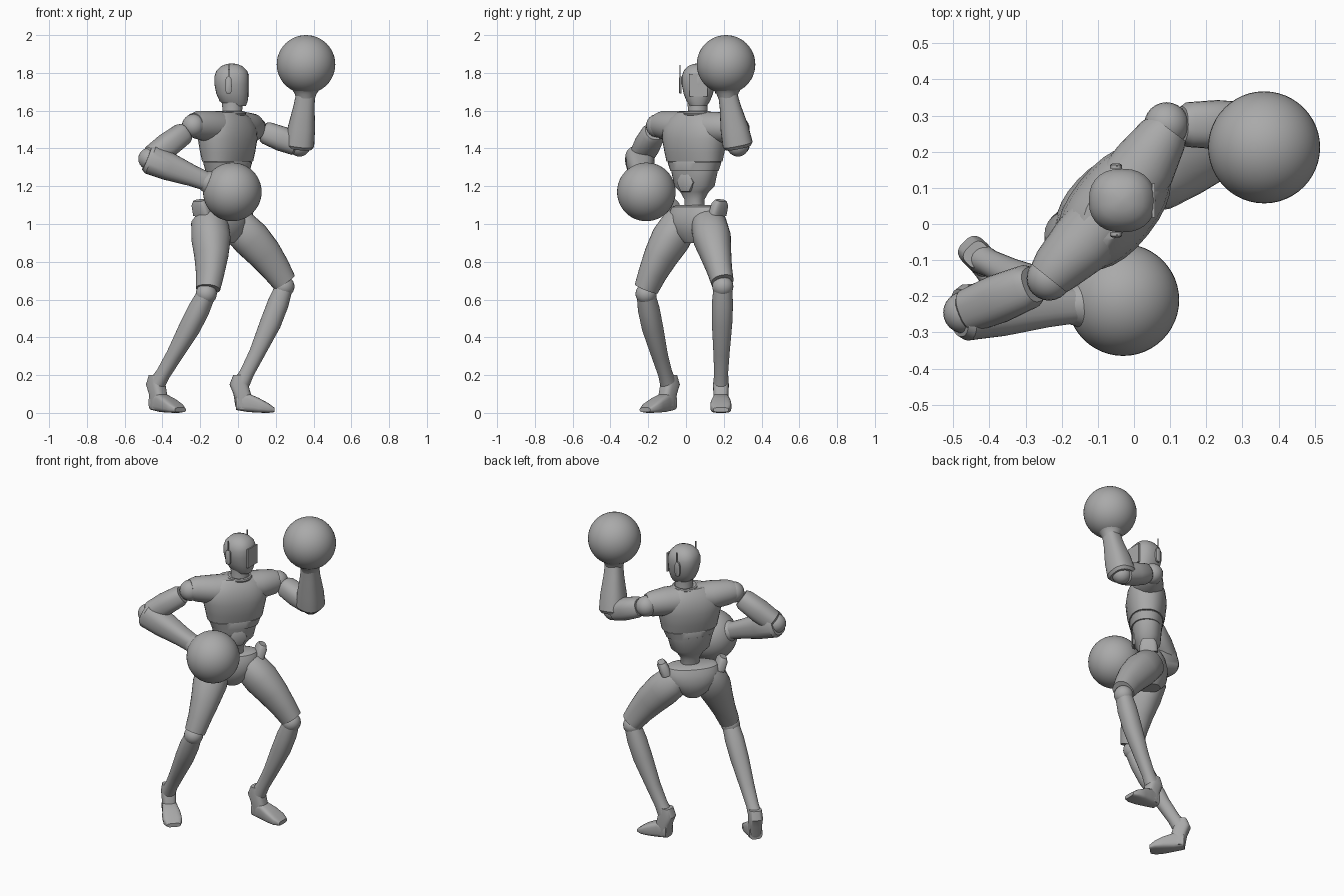
import bpy, bmesh, math
from mathutils import Vector as V, Matrix

if "Cube" in bpy.data.objects:
    bpy.data.objects.remove(bpy.data.objects["Cube"])

grey = bpy.data.materials.new("plain grey")
grey.use_nodes = True
grey.diffuse_color = (0.4, 0.4, 0.4, 1)
grey.node_tree.nodes["Principled BSDF"].inputs["Base Color"].default_value = (0.4, 0.4, 0.4, 1)
parts = []
UP = V((0, 0, 1))
SIDE = V((0.62, 0.78, 0))        # towards the figure's left shoulder
FRONT = V((0.78, -0.62, 0))      # where the chest points
HIP_SIDE = V((0.68, 0.73, 0))


def finish(name, bm):
    bmesh.ops.recalc_face_normals(bm, faces=bm.faces)
    mesh = bpy.data.meshes.new(name)
    bm.to_mesh(mesh)
    bm.free()
    mesh.materials.append(grey)
    obj = bpy.data.objects.new(name, mesh)
    bpy.context.collection.objects.link(obj)
    parts.append(obj)
    return obj


def loft(name, sections, ref, axis=None, power=2.0, n=28):
    """Skin superellipse rings (centre, half width along ref, half depth)."""
    bm = bmesh.new()
    pts = [V(s[0]) for s in sections]
    rings = []
    for i, (c, a, b) in enumerate(sections):
        t = axis or (pts[min(i + 1, len(pts) - 1)] - pts[max(i - 1, 0)]).normalized()
        u = (V(ref) - t * V(ref).dot(t)).normalized()
        w = t.cross(u)
        ring = []
        for k in range(n):
            q = math.tau * k / n
            cx, sy = math.cos(q), math.sin(q)
            px = math.copysign(abs(cx) ** (2 / power), cx)
            py = math.copysign(abs(sy) ** (2 / power), sy)
            ring.append(bm.verts.new(V(c) + u * a * px + w * b * py))
        rings.append(ring)
    for r, s in zip(rings, rings[1:]):
        for k in range(n):
            j = (k + 1) % n
            bm.faces.new((r[k], r[j], s[j], s[k]))
    bm.faces.new(rings[0])
    bm.faces.new(rings[-1])
    return finish(name, bm)


def limb(name, a, b, profile, ref, bow=(0, 0, 0), power=2.0):
    """Loft along a straight or bowed line; profile holds (t, width, depth)."""
    a, b, bow = V(a), V(b), V(bow)
    return loft(name, [(a.lerp(b, t) + bow * math.sin(math.pi * t), w, d)
                       for t, w, d in profile], ref, power=power)


def ball(name, c, r, seg=24):
    bm = bmesh.new()
    bmesh.ops.create_uvsphere(bm, u_segments=seg, v_segments=seg // 2, radius=r,
                              matrix=Matrix.Translation(V(c)))
    return finish(name, bm)


def column(name, c, rows, ref, power=2.0):
    """Upright loft; rows hold (z, forward shift, half width, half depth)."""
    fwd = V((ref[1], -ref[0], 0))
    return loft(name, [(V((c[0], c[1], z)) + fwd * s, w, d) for z, s, w, d in rows],
                ref, UP, power)


# Torso
chest_c = (-0.055, 0.045)
column("chest", chest_c, [
    (1.33, 0, 0.165, 0.100), (1.38, 0, 0.175, 0.112), (1.45, 0, 0.190, 0.120),
    (1.51, 0, 0.190, 0.112), (1.56, 0, 0.155, 0.090), (1.59, 0, 0.100, 0.065)],
    SIDE, 2.3)
loft("shoulder_yoke", [
    ((-0.235, -0.150, 1.525), 0.062, 0.062), ((-0.215, -0.125, 1.525), 0.074, 0.072),
    ((-0.145, -0.055, 1.515), 0.084, 0.090), ((-0.055, 0.045, 1.51), 0.085, 0.095),
    ((0.030, 0.165, 1.510), 0.084, 0.090), ((0.080, 0.245, 1.510), 0.074, 0.070),
    ((0.095, 0.265, 1.510), 0.062, 0.060)], UP)
column("waist_band", chest_c, [
    (1.28, 0, 0.140, 0.090), (1.325, 0, 0.158, 0.097), (1.34, 0, 0.15, 0.09)], SIDE, 2.3)
column("abdomen", (-0.06, 0.045), [
    (1.07, 0, 0.055, 0.045), (1.13, 0, 0.055, 0.045), (1.17, 0, 0.080, 0.060),
    (1.20, 0, 0.115, 0.080), (1.29, 0, 0.138, 0.088)], SIDE, 2.3)

# Hexagonal plate on the belly
belly = V((-0.06, 0.045, 1.22)) + FRONT * 0.07
loft("belly_plate", [(belly, 0.058, 0.058), (belly + FRONT * 0.012, 0.055, 0.055),
                     (belly + FRONT * 0.018, 0.04, 0.04)], SIDE, FRONT, n=6)

# Neck and head, turned to the side
column("neck", (-0.03, 0.062), [
    (1.54, 0, 0.062, 0.062), (1.60, 0, 0.052, 0.052), (1.66, 0, 0.054, 0.056)], V((0, 1, 0)))
bpy.ops.mesh.primitive_torus_add(location=(-0.035, 0.060, 1.585), major_radius=0.065,
                                 minor_radius=0.012, major_segments=28, minor_segments=8)
collar = bpy.context.object
collar.name = "neck_collar"
collar.data.materials.append(grey)
parts.append(collar)
column("head", (-0.033, 0.065), [
    (1.625, 0.02, 0.045, 0.055), (1.65, 0.010, 0.062, 0.074), (1.69, 0.004, 0.078, 0.086),
    (1.74, 0, 0.088, 0.092), (1.78, 0, 0.088, 0.092), (1.81, 0, 0.078, 0.082),
    (1.835, 0, 0.056, 0.058), (1.846, 0, 0.030, 0.030), (1.85, 0, 0.008, 0.008)],
    V((0, 1, 0)), 2.3)


def box(name, c, size, ref=(1, 0, 0)):
    c, h = V(c), V(size) / 2
    x = V(ref).normalized()
    y = UP.cross(x)
    bm = bmesh.new()
    m = Matrix((x, y, UP)).transposed().to_4x4()
    bmesh.ops.create_cube(bm, size=2, matrix=Matrix.Translation(c) @ m @ Matrix.Diagonal((*h, 1)))
    return finish(name, bm)


box("face_plate", (0.054, 0.065, 1.735), (0.009, 0.095, 0.12))
for label, s in (("left", 1), ("right", -1)):
    y = 0.065 + s * 0.088
    out = V((0, s, 0))
    c = V((-0.05, y, 1.735))
    loft(label + "_ear", [(c, 0.017, 0.045), (c + out * 0.010, 0.017, 0.045),
                          (c + out * 0.014, 0.011, 0.038)], (1, 0, 0), out, 3.5)
    box(label + "_antenna", (-0.047, y + s * 0.008, 1.805), (0.006, 0.005, 0.075))

# Pelvis with raised hip tabs
column("pelvis", (-0.08, 0.05), [
    (0.90, 0, 0.050, 0.060), (0.95, 0, 0.120, 0.095), (1.01, 0, 0.160, 0.105),
    (1.06, 0, 0.165, 0.095), (1.09, 0, 0.150, 0.080), (1.10, 0, 0.120, 0.060)], HIP_SIDE, 2.2)
for label, s in (("left", 1), ("right", -1)):
    c = V((-0.08, 0.05, 1.05)) + HIP_SIDE * s * 0.16
    limb(label + "_hip_tab", c, c + V((0, 0, 0.075)) + HIP_SIDE * s * 0.025,
         [(0, 0.03, 0.055), (0.7, 0.03, 0.05), (1, 0.02, 0.035)], HIP_SIDE, power=3)

# Legs: hip, knee, ankle and foot direction
legs = {
    "right": ((-0.150, -0.025, 1.01), (-0.160, -0.215, 0.645), (-0.425, -0.095, 0.16),
              V((0.70, -0.71, 0))),
    "left": ((-0.010, 0.120, 1.00), (0.250, 0.195, 0.685), (0.020, 0.185, 0.16),
             V((1, 0, 0))),
}
for label, (hip, knee, ankle, toe) in legs.items():
    hip, knee, ankle = V(hip), V(knee), V(ankle)
    across = UP.cross(toe)
    limb(label + "_thigh", hip, knee, [
        (-0.12, 0.060, 0.060), (0, 0.095, 0.095), (0.25, 0.100, 0.102), (0.5, 0.083, 0.092),
        (0.75, 0.068, 0.078), (0.97, 0.060, 0.066)], across, toe * 0.02, 2.2)
    ball(label + "_knee", knee.lerp(ankle, 0.03), 0.056)
    limb(label + "_shin", knee, ankle, [
        (0.06, 0.050, 0.048), (0.2, 0.056, 0.056), (0.4, 0.054, 0.056), (0.7, 0.043, 0.042),
        (0.9, 0.037, 0.038), (1.0, 0.040, 0.044)], across, toe * 0.015, 2.2)
    # Heel spur above a wedge foot
    base = V((ankle.x, ankle.y, 0))
    loft(label + "_heel", [
        (base - toe * 0.015 + UP * 0.20, 0.036, 0.030), (base - toe * 0.015 + UP * 0.15, 0.042, 0.050),
        (base + toe * 0.002 + UP * 0.10, 0.040, 0.046), (base + toe * 0.015 + UP * 0.04, 0.042, 0.050),
        (base + toe * 0.015 + UP * 0.02, 0.038, 0.042)], across, UP, 3)
    loft(label + "_foot", [
        (base - toe * 0.03 + UP * 0.055, 0.038, 0.040), (base + toe * 0.03 + UP * 0.055, 0.044, 0.050),
        (base + toe * 0.09 + UP * 0.040, 0.055, 0.039), (base + toe * 0.14 + UP * 0.026, 0.055, 0.026),
        (base + toe * 0.172 + UP * 0.016, 0.040, 0.012)], across, toe, 3.5)

# Arms: shoulder, elbow, wrist and glove centre
arms = {
    "right": ((-0.235, -0.150, 1.52), (-0.470, -0.245, 1.345), (-0.165, -0.225, 1.225),
              (-0.030, -0.210, 1.170), (0, 1, 0)),
    "left": ((0.090, 0.275, 1.505), (0.325, 0.275, 1.415), (0.358, 0.220, 1.69),
             (0.360, 0.212, 1.845), (1, 0, 0)),
}
for label, (shoulder, elbow, wrist, glove, ref) in arms.items():
    shoulder, elbow, wrist, glove = V(shoulder), V(elbow), V(wrist), V(glove)
    ball(label + "_shoulder", shoulder, 0.062)
    limb(label + "_upper_arm", shoulder, elbow, [
        (0.18, 0.050, 0.050), (0.25, 0.060, 0.062), (0.6, 0.066, 0.068), (0.92, 0.060, 0.062),
        (0.98, 0.045, 0.045)], UP, power=2.4)
    ball(label + "_elbow", elbow, 0.058)
    limb(label + "_forearm", elbow, wrist, [
        (-0.04, 0.066, 0.068), (0.02, 0.078, 0.080), (0.35, 0.072, 0.074), (0.75, 0.056, 0.056),
        (1.0, 0.050, 0.050)], ref, power=2.5)
    limb(label + "_cuff", wrist, glove, [
        (-0.15, 0.050, 0.050), (0.0, 0.058, 0.058), (0.12, 0.070, 0.070), (0.3, 0.100, 0.100)], ref)
    ball(label + "_round_glove", glove, 0.155, 48)

# Smooth shading with crisp edges
bpy.ops.object.select_all(action="DESELECT")
for obj in parts:
    obj.select_set(True)
bpy.context.view_layer.objects.active = parts[0]
bpy.ops.object.shade_smooth_by_angle(angle=math.radians(35))
